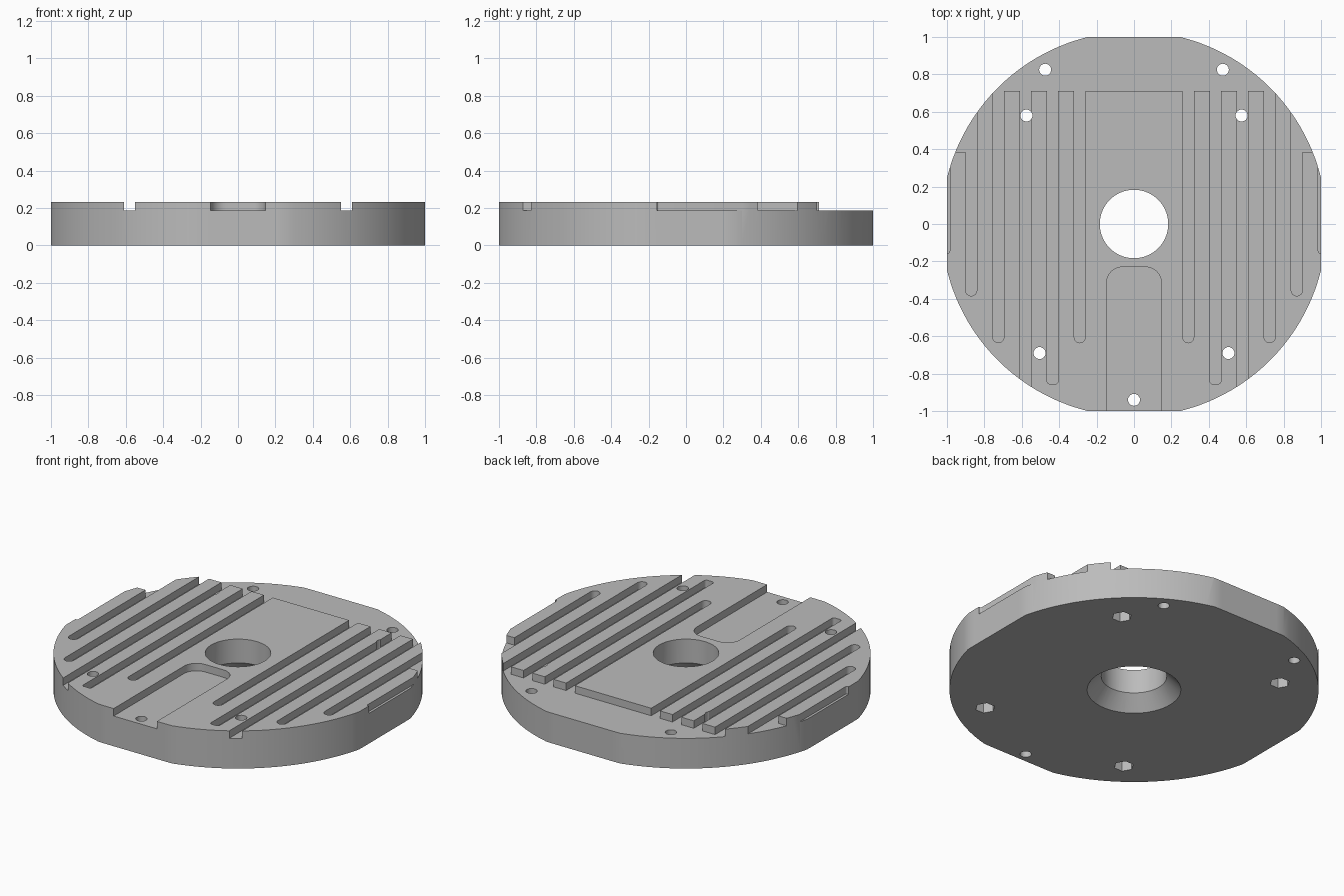
import bpy, bmesh
from math import cos, sin, pi, radians

cube = bpy.data.objects.get("Cube")
if cube:
    bpy.data.objects.remove(cube, do_unlink=True)

TOP, FLOOR = 0.232, 0.186     # ridge height and groove floor
RADIUS = 1.03                 # disc radius before the four flats
OVER = 0.5                    # cutters reach above the disc

grey = bpy.data.materials.new("machined_grey")
grey.use_nodes = True
grey.diffuse_color = (0.5, 0.5, 0.5, 1)
grey.node_tree.nodes["Principled BSDF"].inputs["Base Color"].default_value = (0.5, 0.5, 0.5, 1)


def circle(x, y, r, n, start=0):
    return [(x + r * cos(start + 2 * pi * i / n), y + r * sin(start + 2 * pi * i / n)) for i in range(n)]


def loft(name, low, high, z0, z1):
    """Solid between two matching outlines."""
    bm = bmesh.new()
    a = [bm.verts.new((x, y, z0)) for x, y in low]
    b = [bm.verts.new((x, y, z1)) for x, y in high]
    bm.faces.new(a[::-1])
    bm.faces.new(b)
    for i in range(len(a)):
        j = (i + 1) % len(a)
        bm.faces.new((a[i], a[j], b[j], b[i]))
    bmesh.ops.recalc_face_normals(bm, faces=bm.faces)
    mesh = bpy.data.meshes.new(name)
    bm.to_mesh(mesh)
    bm.free()
    mesh.materials.append(grey)
    obj = bpy.data.objects.new(name, mesh)
    bpy.context.collection.objects.link(obj)
    return obj


def prism(name, outline, z0, z1):
    return loft(name, outline, outline, z0, z1)


def slot(x, half, y0, y1, r, n=4):
    """Outline of a groove with a rounded front end at y0."""
    left = [(x - half + r - r * cos(pi / 2 * i / n), y0 + r - r * sin(pi / 2 * i / n)) for i in range(n + 1)]
    right = [(2 * x - px, py) for px, py in reversed(left)]
    if r >= half:             # both arcs meet in one point
        right = right[1:]
    return left + right + [(x + half, y1), (x - half, y1)]


def box(x0, x1, y0, y1):
    return [(x0, y0), (x1, y0), (x1, y1), (x0, y1)]


# Round disc trimmed by a flat on each side
clamp = lambda v: max(-1, min(1, v))
disc = prism("grooved_disc", [(clamp(x), clamp(y)) for x, y in circle(0, 0, RADIUS, 128)], 0, TOP)

cutters = []


def cut(outline, z0=FLOOR, z1=OVER):
    cutters.append(prism("cutter", outline, z0, z1))


# Lowered back ledge
cut(box(-1.2, 1.2, 0.71, 1.2))

# Parallel grooves, mirrored left and right: centre, front end, corner radius
grooves = [(0.29, -0.635, 0.03), (0.435, -0.855, 0.015), (0.58, -1.2, 0.015),
           (0.725, -0.635, 0.03), (0.87, -0.385, 0.03), (1.015, -0.155, 0.01)]
for side in (-1, 1):
    for x, end, r in grooves:
        cut(slot(side * x, 0.03, end, 1.1, r))
    # Outer shoulder is lowered behind the last ridge
    cut(box(*sorted((side * 0.87, side * 1.2)), 0.385, 1.15))

# Wide front channel with a rounded inner end
cut([(x, -y) for x, y in slot(0, 0.147, 0.23, 1.2, 0.085, 8)][::-1])

# Centre bore and its conical mouth underneath
cut(circle(0, 0, 0.183, 64), -OVER)
cutters.append(loft("cutter", circle(0, 0, 0.271, 64), circle(0, 0, 0.174, 64), -0.01, 0.095))

# Screw holes, four of them with hexagonal nut pockets underneath
for x, y in [(-0.475, 0.825), (0.475, 0.825), (0, -0.94)]:
    cut(circle(x, y, 0.032, 24), -OVER)
for x, y in [(-0.575, 0.58), (0.575, 0.58), (-0.505, -0.69), (0.505, -0.69)]:
    cut(circle(x, y, 0.032, 24), -OVER)
    cut(circle(x, y, 0.056, 6), -OVER, 0.1)

# Carve everything and discard the cutters
bpy.context.view_layer.objects.active = disc
disc.select_set(True)
for c in cutters:
    mod = disc.modifiers.new("carve", "BOOLEAN")
    mod.operation = "DIFFERENCE"
    mod.solver = "EXACT"
    mod.object = c
    bpy.ops.object.modifier_apply(modifier=mod.name)
    bpy.data.objects.remove(c, do_unlink=True)

bpy.ops.object.shade_smooth_by_angle(angle=radians(25))
